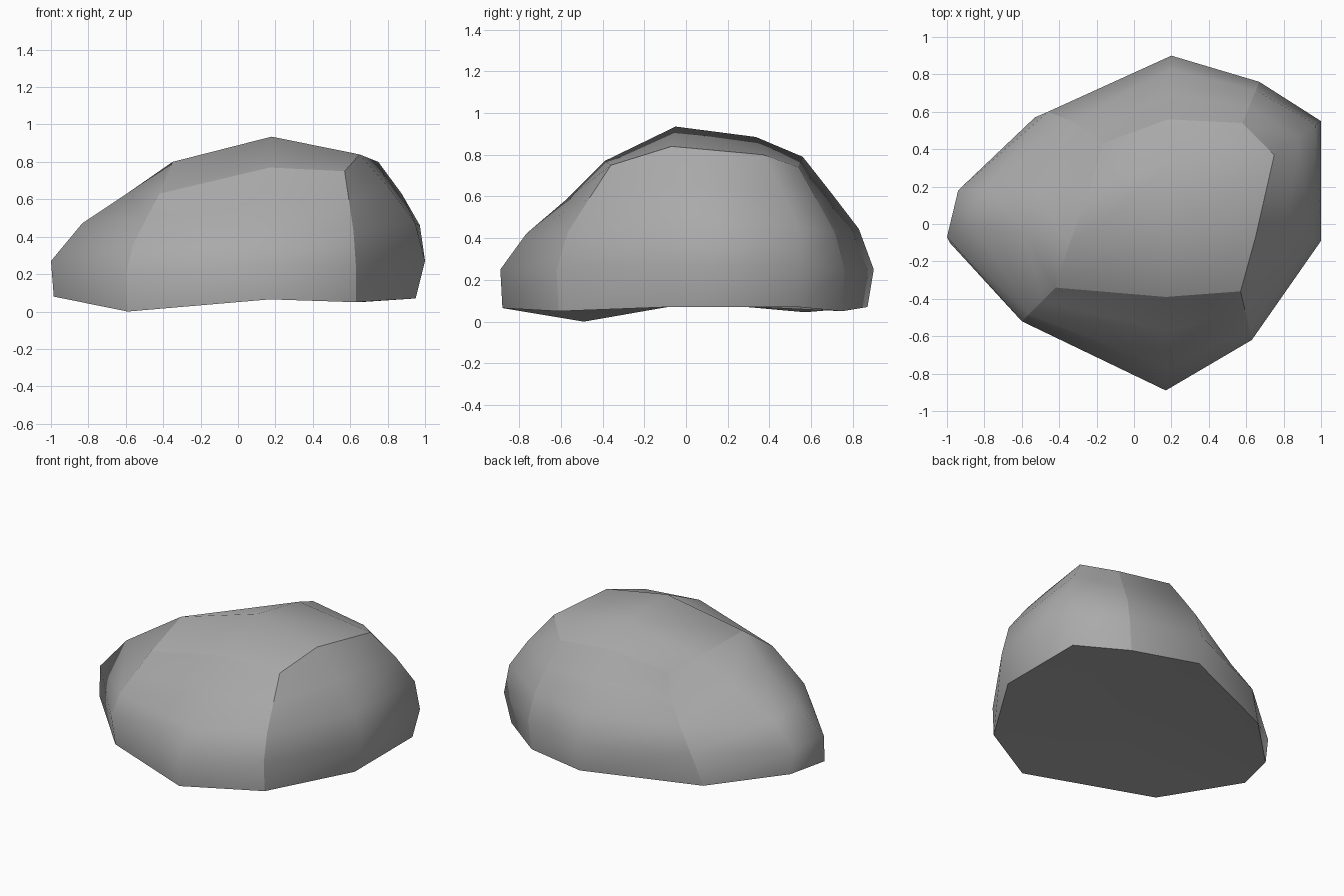
import bpy
import bmesh
from mathutils import Vector

cube = bpy.data.objects.get("Cube")
if cube:
    bpy.data.objects.remove(cube, do_unlink=True)

stone = bpy.data.materials.new("stone grey")
stone.use_nodes = True
GREY = (0.4, 0.4, 0.4, 1)
stone.diffuse_color = GREY
stone.node_tree.nodes["Principled BSDF"].inputs["Base Color"].default_value = GREY

# Ribs around the rock: foot, widest point, point on the upper rim, bow
ribs = [
    ((-.59, -.49, .00), (-.60, -.52, .20), (-.42, -.34, .63), (0, 0, 0)),        # front right corner
    ((.17, -.88, .065), (.17, -.89, .25), (.17, -.39, .77), (0, .02, -.015)),    # front
    ((.63, -.61, .05), (.63, -.62, .25), (.57, -.36, .75), (0, 0, 0)),           # front left corner
    ((.95, -.09, .07), (1, -.09, .27), (.65, -.07, .84), (.02, 0, 0)),           # left side
    ((.95, .54, .07), (1, .55, .27), (.75, .37, .80), (.025, .02, 0)),           # left side, rear
    ((.65, .75, .05), (.67, .76, .25), (.58, .54, .74), (0, 0, 0)),              # back left corner
    ((.20, .87, .07), (.20, .90, .25), (.18, .56, .79), (0, 0, 0)),              # back
    ((-.53, .57, .045), (-.46, .60, .25), (-.17, .43, .67), (.065, -.015, 0)),   # back right corner
    ((-.92, .18, .08), (-.94, .18, .25), (-.23, .20, .71), (0, 0, 0)),           # right side, rear
    ((-.985, -.10, .08), (-1, -.07, .27), (-.35, -.12, .80), (.03, .06, .01)),   # right side
]
# Bulging profile of every rib: share of inward travel, of rise, of bow
profile = [(0, 0, 0), (.21, .36, 1), (.6, .68, 1), (1, 1, 0)]
CORNERS = (0, 2, 5, 7)

bm = bmesh.new()
columns = []
for foot, wide, top, bow in ribs:
    a, b = Vector(wide), Vector(top)
    column = [bm.verts.new(foot)]
    for inward, rise, bowed in profile:
        p = a.lerp(b, inward)
        p.z = a.z + (b.z - a.z) * rise
        column.append(bm.verts.new(p + Vector(bow) * bowed))
    columns.append(column)

# Sides
for i, left in enumerate(columns):
    right = columns[(i + 1) % len(columns)]
    for k in range(len(left) - 1):
        bm.faces.new((left[k], right[k], right[k + 1], left[k + 1]))


def cap(ring, front_point, back_point):
    """Close a ring of ten vertices with a grid around two middle points."""
    mid = [bm.verts.new(front_point), bm.verts.new(back_point)]
    rows = [ring[:3], [ring[9], mid[0], ring[3]],
            [ring[8], mid[1], ring[4]], [ring[7], ring[6], ring[5]]]
    for near, far in zip(rows, rows[1:]):
        for k in range(2):
            bm.faces.new((near[k], near[k + 1], far[k + 1], far[k]))


rim = [c[-1] for c in columns]
feet = [c[0] for c in columns]
cap(rim, (.18, -.05, .935), (.23, .335, .885))
cap(feet, (.17, -.06, .075), (.19, .34, .07))
bmesh.ops.recalc_face_normals(bm, faces=bm.faces)

# Smooth faces, creased along the corners, the rim and the foot
for face in bm.faces:
    face.smooth = True
creased = [columns[i] for i in CORNERS] + [rim + rim[:1], feet + feet[:1]]
for line in creased:
    for v, w in zip(line, line[1:]):
        bm.edges.get((v, w)).smooth = False

mesh = bpy.data.meshes.new("rock")
bm.to_mesh(mesh)
bm.free()
mesh.materials.append(stone)
rock = bpy.data.objects.new("rock", mesh)
bpy.context.collection.objects.link(rock)
